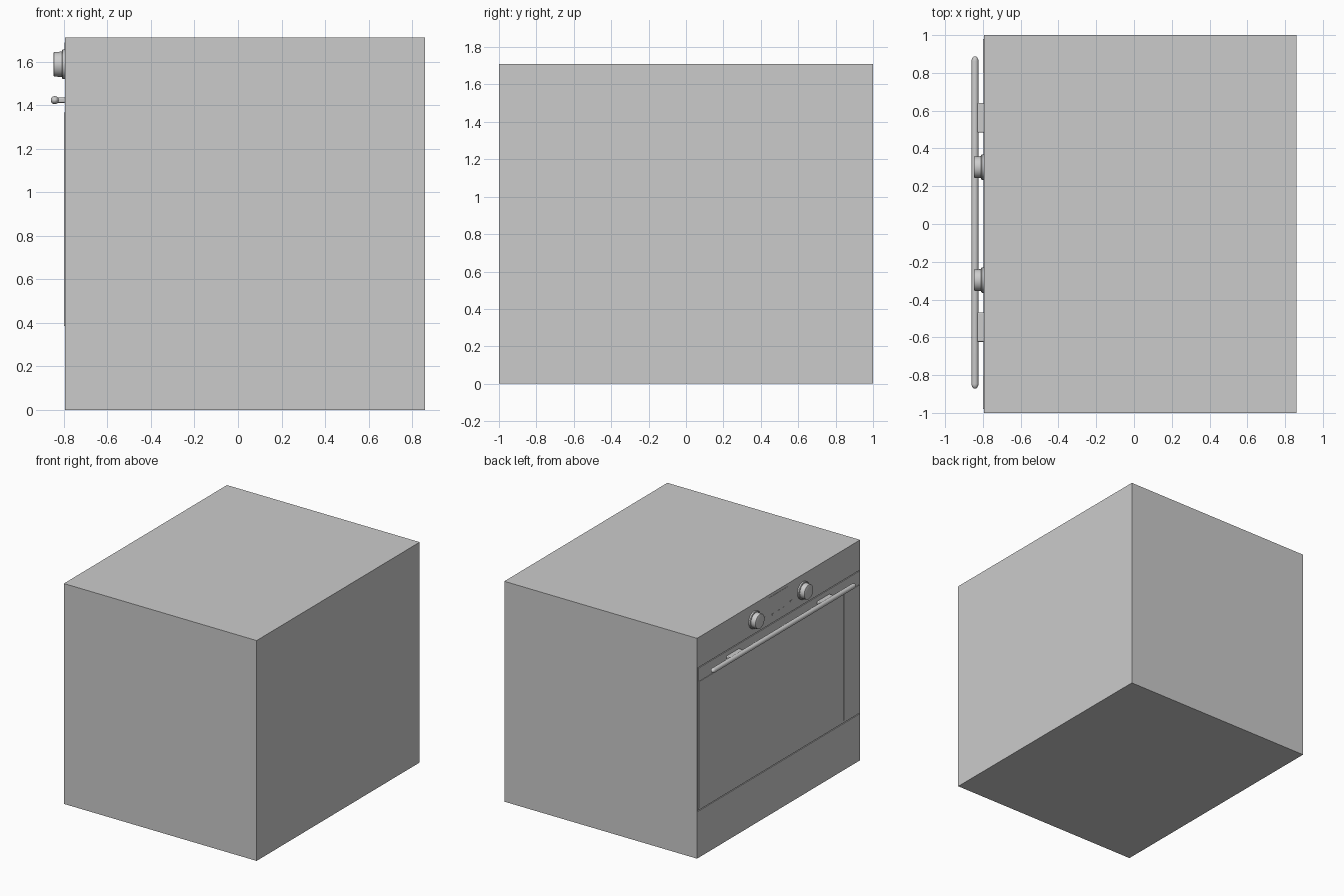
import bpy, bmesh, math
from mathutils import Matrix

if "Cube" in bpy.data.objects:
    bpy.data.objects.remove(bpy.data.objects["Cube"])

FACE = -0.795   # x of the oven front
BACK = 0.86


def finish(name, bm, smooth=False):
    bmesh.ops.recalc_face_normals(bm, faces=bm.faces)
    me = bpy.data.meshes.new(name)
    bm.to_mesh(me)
    bm.free()
    ob = bpy.data.objects.new(name, me)
    bpy.context.collection.objects.link(ob)
    if smooth:
        bpy.context.view_layer.objects.active = ob
        ob.select_set(True)
        bpy.ops.object.shade_smooth_by_angle(angle=math.radians(35))
        ob.select_set(False)
    return ob


def box(name, x, y, z, bevel=0):
    bm = bmesh.new()
    size = [b - a for a, b in (x, y, z)]
    mid = [(a + b) / 2 for a, b in (x, y, z)]
    bmesh.ops.create_cube(bm, size=1, matrix=Matrix.Translation(mid) @ Matrix.Diagonal((*size, 1)))
    ob = finish(name, bm, bevel > 0)
    if bevel:
        m = ob.modifiers.new("bevel", 'BEVEL')
        m.width, m.segments = bevel, 3
    return ob


def lathe(name, profile, matrix, n=32):
    """Spin (radius, height) points around local z."""
    bm = bmesh.new()
    vs = [bm.verts.new((r, 0, h)) for r, h in profile]
    edges = [bm.edges.new(p) for p in zip(vs, vs[1:])]
    bmesh.ops.spin(bm, geom=vs + edges, cent=(0, 0, 0), axis=(0, 0, 1), angle=2 * math.pi, steps=n)
    bmesh.ops.remove_doubles(bm, verts=bm.verts, dist=1e-5)
    bmesh.ops.transform(bm, matrix=matrix, verts=bm.verts)
    return finish(name, bm, True)


# Cabinet, with front panels separated by thin seams
box("body", (-0.787, BACK), (-1, 1), (0, 1.71))
box("control_panel", (FACE, -0.787), (-1, 1), (1.477, 1.71))
box("bottom_panel", (FACE, -0.787), (-1, 1), (0, 0.362))
box("door", (FACE, -0.787), (-0.983, 0.983), (0.368, 1.471))
for s, side in ((-1, "right"), (1, "left")):
    y = sorted((s * 0.988, s * 1.0))
    box(side + "_jamb", (FACE, -0.787), y, (0.362, 1.477))

# Door glass: raised side strips beside the window
for s, side in ((-1, "right"), (1, "left")):
    box(side + "_door_strip", (FACE - 0.004, FACE), sorted((s * 0.797, s * 0.98)), (0.385, 1.367))
box("door_window", (FACE - 0.001, FACE), (-0.794, 0.794), (0.385, 1.367))

# Handle bar with rounded ends, and two flat brackets
r, half = 0.0185, 0.88
cap = [(r * math.sin(a), r * 1.4 * math.cos(a)) for a in [math.pi / 2 * i / 6 for i in range(7)]]
L = half - r * 1.4
prof = [(a, L + h) for a, h in cap] + [(a, -L - h) for a, h in reversed(cap)]
lathe("handle_bar", prof, Matrix.Translation((-0.842, 0.008, 1.423)) @ Matrix.Rotation(math.pi / 2, 4, 'X'), 24)
for s, side in ((-1, "right"), (1, "left")):
    c = 0.008 + s * 0.554
    box(side + "_handle_bracket", (-0.836, FACE + 0.003), (c - 0.078, c + 0.078), (1.411, 1.435), 0.006)

# Knobs with base discs, axis pointing out of the front
for s, side in ((-1, "right"), (1, "left")):
    m = Matrix.Translation((FACE, s * 0.299 + 0.002, 1.588)) @ Matrix.Rotation(-math.pi / 2, 4, 'Y')
    lathe(side + "_knob_base", [(0, -0.003), (0.067, -0.003), (0.067, 0.011), (0.063, 0.014), (0, 0.014)], m, 40)
    lathe(side + "_knob", [(0, 0.01), (0.058, 0.01), (0.057, 0.046), (0.055, 0.051), (0.051, 0.053), (0, 0.053)], m, 40)

# Display and small touch buttons
box("display", (FACE - 0.002, FACE), (-0.108, 0.125), (1.6, 1.688))
for i, (y, z) in enumerate(((0.178, 1.555), (0.07, 1.543), (0.004, 1.543), (-0.062, 1.543), (-0.153, 1.56))):
    box(f"button_{i + 1}", (FACE - 0.003, FACE), (y - 0.011, y + 0.011), (z - 0.006, z + 0.006))
